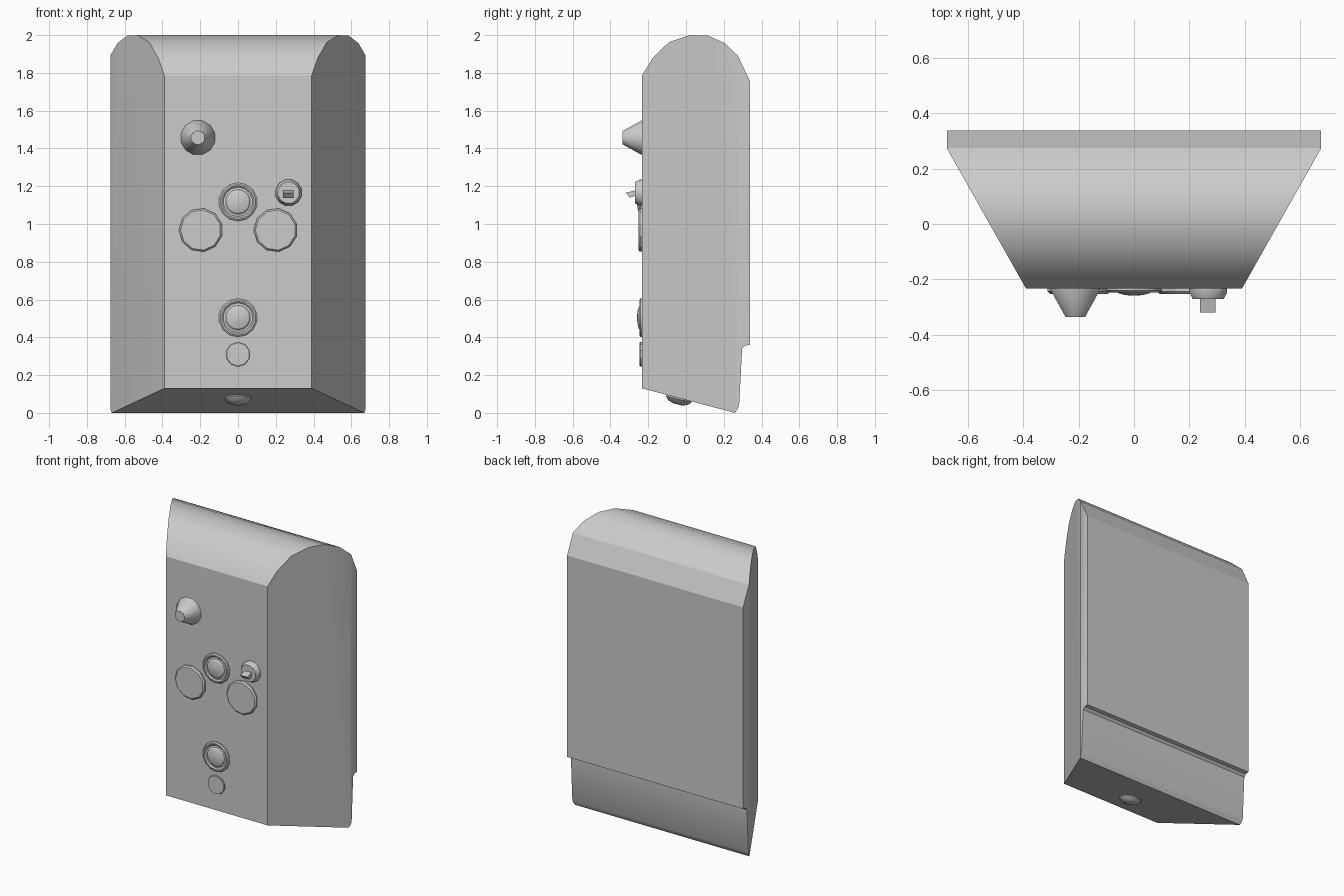
import bpy, bmesh, math
from mathutils import Vector

old = bpy.data.objects.get("Cube")
if old:
    bpy.data.objects.remove(old, do_unlink=True)

grey = bpy.data.materials.new("light grey")
grey.use_nodes = True
COLOR = (0.6, 0.6, 0.6, 1)
grey.diffuse_color = COLOR
grey.node_tree.nodes["Principled BSDF"].inputs["Base Color"].default_value = COLOR

FRONT = -0.233
BACK = 0.338
HALF = 0.675


def finish(bm, name, angle=30):
    bmesh.ops.recalc_face_normals(bm, faces=bm.faces)
    mesh = bpy.data.meshes.new(name)
    bm.to_mesh(mesh)
    bm.free()
    mesh.materials.append(grey)
    obj = bpy.data.objects.new(name, mesh)
    bpy.context.collection.objects.link(obj)
    bpy.ops.object.select_all(action='DESELECT')
    obj.select_set(True)
    bpy.context.view_layer.objects.active = obj
    bpy.ops.object.shade_smooth_by_angle(angle=math.radians(angle))
    return obj


def prism(profile, x0, x1):
    """Extrude a (y, z) profile along x."""
    bm = bmesh.new()
    face = bm.faces.new([bm.verts.new((x0, y, z)) for y, z in profile])
    ext = bmesh.ops.extrude_face_region(bm, geom=[face])
    moved = [g for g in ext["geom"] if isinstance(g, bmesh.types.BMVert)]
    bmesh.ops.translate(bm, verts=moved, vec=(x1 - x0, 0, 0))
    return bm


def turned(name, profile, sides, location, axis=(0, -1, 0), angle=30):
    """Revolve (radius, height) rings about an axis that leaves the body."""
    bm = bmesh.new()
    rings = []
    for r, h in profile:
        steps = [2 * math.pi * (i + 0.5) / sides for i in range(sides)]
        rings.append([bm.verts.new((r * math.cos(a), r * math.sin(a), h)) for a in steps])
    for low, high in zip(rings, rings[1:]):
        for i in range(sides):
            j = (i + 1) % sides
            bm.faces.new((low[i], low[j], high[j], high[i]))
    bm.faces.new(rings[0])
    bm.faces.new(rings[-1])
    obj = finish(bm, name, angle)
    obj.location = location
    obj.rotation_mode = 'QUATERNION'
    obj.rotation_quaternion = Vector(axis).to_track_quat('Z', 'Y')
    return obj


# Body: rounded top, stepped back foot, then both sides cut on a slant
outline = [
    (FRONT, 0.13), (FRONT, 1.787), (-0.175, 1.88), (-0.09, 1.963), (0.02, 2.0),
    (0.116, 1.997), (0.206, 1.957), (0.275, 1.89), (BACK, 1.757),
    (BACK, 0.36), (0.312, 0.356), (0.297, 0.34), (0.281, 0.035), (0.26, 0.0),
]
bm = prism(outline, -HALF, HALF)
for side in (-1, 1):
    cut = bmesh.ops.bisect_plane(
        bm, geom=bm.verts[:] + bm.edges[:] + bm.faces[:], dist=1e-5,
        plane_co=(side * 0.39, FRONT, 0), plane_no=(side * 0.505, -0.285, 0),
        clear_outer=True)
    rim = [g for g in cut["geom_cut"] if isinstance(g, bmesh.types.BMEdge)]
    bmesh.ops.holes_fill(bm, edges=rim, sides=0)
# Crisp creases on the rear slope of the top
for e in bm.edges:
    y = (e.verts[0].co.y + e.verts[1].co.y) / 2
    if abs(e.verts[0].co.x - e.verts[1].co.x) > 1 and y > 0.27 and e.verts[0].co.z > 1:
        e.smooth = False
finish(bm, "body")

# Cone knob
turned("cone_knob", [(0.093, -0.01), (0.093, 0.004), (0.037, 0.102)], 12,
       (-0.212, FRONT, 1.457))

# Two ringed push buttons with domed centres
ringed = [(0.102, -0.01), (0.102, 0.008), (0.094, 0.014), (0.086, 0.014), (0.078, 0.007),
          (0.066, 0.009), (0.058, 0.017), (0.035, 0.023), (0.012, 0.026)]
for label, z in (("upper", 1.117), ("lower", 0.504)):
    turned(label + "_push_button", ringed, 14, (0, FRONT, z))

# Flat round plates
for label, x in (("right", -0.197), ("left", 0.199)):
    turned(label + "_round_plate", [(0.116, -0.01), (0.116, 0.01), (0.107, 0.019)], 11,
           (x, FRONT, 0.968))
turned("small_round_plate", [(0.065, -0.01), (0.065, 0.008), (0.062, 0.012)], 10,
       (0, FRONT, 0.31))

# Selector switch: collar and wedge lever
turned("switch_collar", [(0.071, -0.01), (0.071, 0.012), (0.058, 0.038)], 12,
       (0.268, FRONT, 1.166))
lever = [(-0.26, 1.18), (-0.32, 1.165), (-0.297, 1.14), (-0.26, 1.152)]
finish(prism(lever, 0.239, 0.294), "switch_lever")

# Domed lamp on the sloping underside
turned("underside_lamp", [(0.072, -0.01), (0.072, 0.006), (0.055, 0.024), (0.025, 0.034)],
       12, (0, -0.037, 0.078), axis=(0, -0.257, -1))
